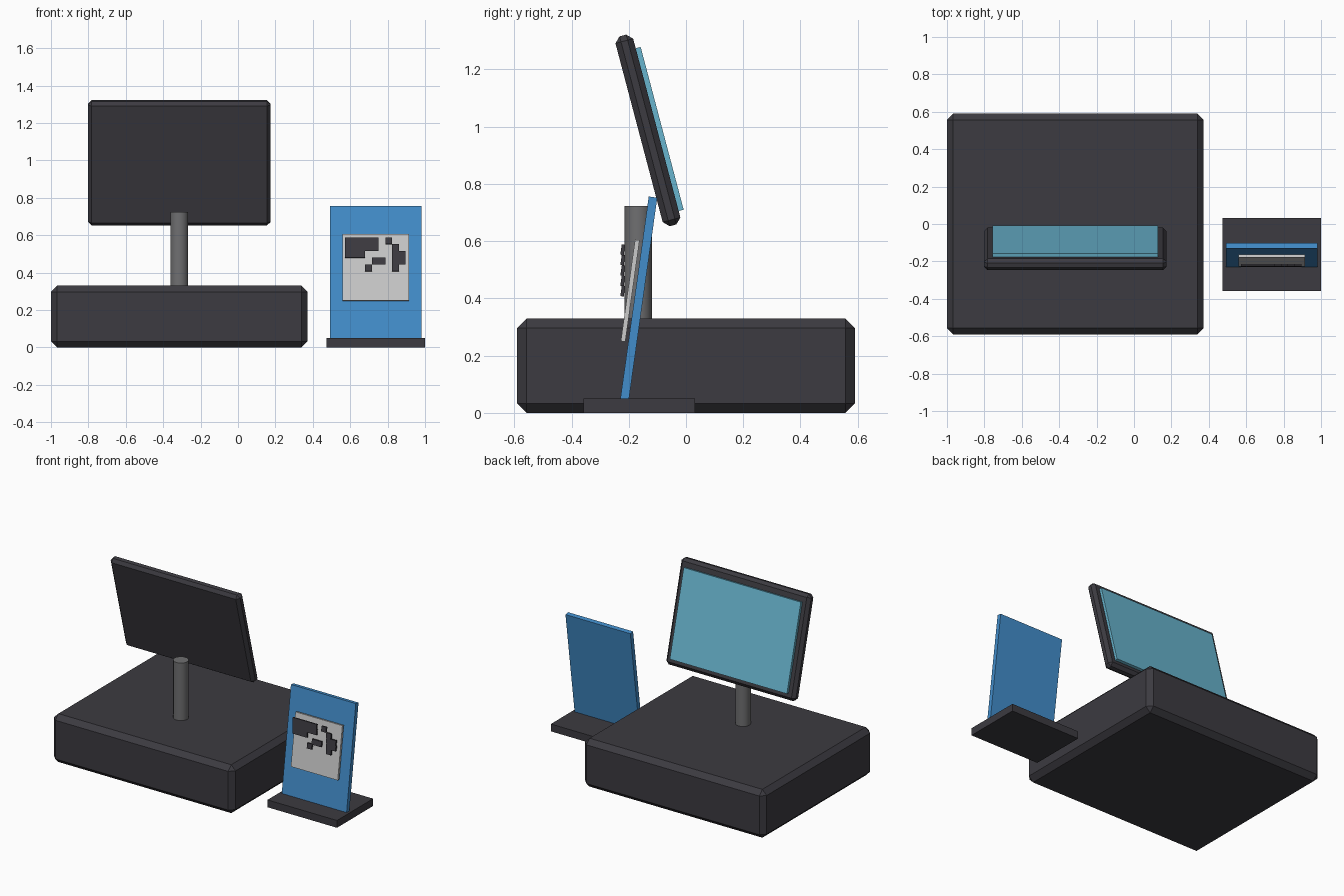
import bpy, bmesh
from math import radians
from mathutils import Matrix

if "Cube" in bpy.data.objects:
    bpy.data.objects.remove(bpy.data.objects["Cube"])


def material(name, rgb):
    m = bpy.data.materials.new(name)
    m.diffuse_color = (*rgb, 1)
    m.use_nodes = True
    m.node_tree.nodes["Principled BSDF"].inputs["Base Color"].default_value = m.diffuse_color
    return m


DARK = material("dark_plastic", (0.045, 0.043, 0.052))
GREY = material("grey_metal", (0.16, 0.16, 0.165))
SCREEN = material("screen_blue", (0.14, 0.46, 0.62))
BLUE = material("panel_blue", (0.055, 0.27, 0.60))


def finish(name, bm, mat):
    me = bpy.data.meshes.new(name)
    bm.to_mesh(me)
    bm.free()
    ob = bpy.data.objects.new(name, me)
    bpy.context.collection.objects.link(ob)
    if mat:
        me.materials.append(mat)
    return ob


def add_box(bm, centre, size, tilt=0):
    """Box tilted about the x axis, added to bm."""
    bmesh.ops.create_cube(bm, size=1, matrix=Matrix.Translation(centre)
                          @ Matrix.Rotation(radians(tilt), 4, 'X')
                          @ Matrix.Diagonal((*size, 1)))


def box(name, centre, size, tilt=0, mat=None, chamfer=0):
    bm = bmesh.new()
    add_box(bm, centre, size, tilt)
    if chamfer:
        bmesh.ops.bevel(bm, geom=bm.edges[:], offset=chamfer, segments=1,
                        affect='EDGES', profile=0.5)
    return finish(name, bm, mat)


# Register: cash drawer body, pole, tilted display facing the back
CX = -0.314
box("register_base", (CX, 0, 0.165), (1.372, 1.18, 0.33), mat=DARK, chamfer=0.033)

bpy.ops.mesh.primitive_cylinder_add(vertices=32, radius=0.048, depth=0.42,
                                    location=(CX, -0.167, 0.513))
pole = bpy.context.object
pole.name = "display_pole"
pole.data.materials.append(GREY)
bpy.ops.object.shade_smooth_by_angle(angle=radians(30))

TILT = 14.8
box("display_housing", (CX, -0.133, 0.987), (0.978, 0.064, 0.686), TILT, DARK, 0.02)
box("display_screen", (CX, -0.092, 0.992), (0.885, 0.018, 0.588), TILT, SCREEN)

# Payment stand: foot, leaning panel, pale code plate
SX, LEAN = 0.736, -8
box("stand_foot", (SX, -0.163, 0.025), (0.525, 0.39, 0.05), mat=DARK)
box("stand_panel", (SX, -0.165, 0.40), (0.49, 0.03, 0.715), LEAN, BLUE)
box("code_plate", (SX, -0.195, 0.427), (0.354, 0.016, 0.358), LEAN)

# Square code modules in rows, each leaning by itself
ROWS = ["#####.#..",
        "#####..#.",
        "###....##",
        "....##.##",
        "...#...#."]
PITCH = 0.0362
bm = bmesh.new()
for r, row in enumerate(ROWS):
    for c, mark in enumerate(row):
        if mark == "#":
            add_box(bm, (0.589 + c * PITCH, -0.221, 0.570 - r * PITCH),
                    (PITCH, 0.012, PITCH), LEAN)
finish("code_modules", bm, DARK)
